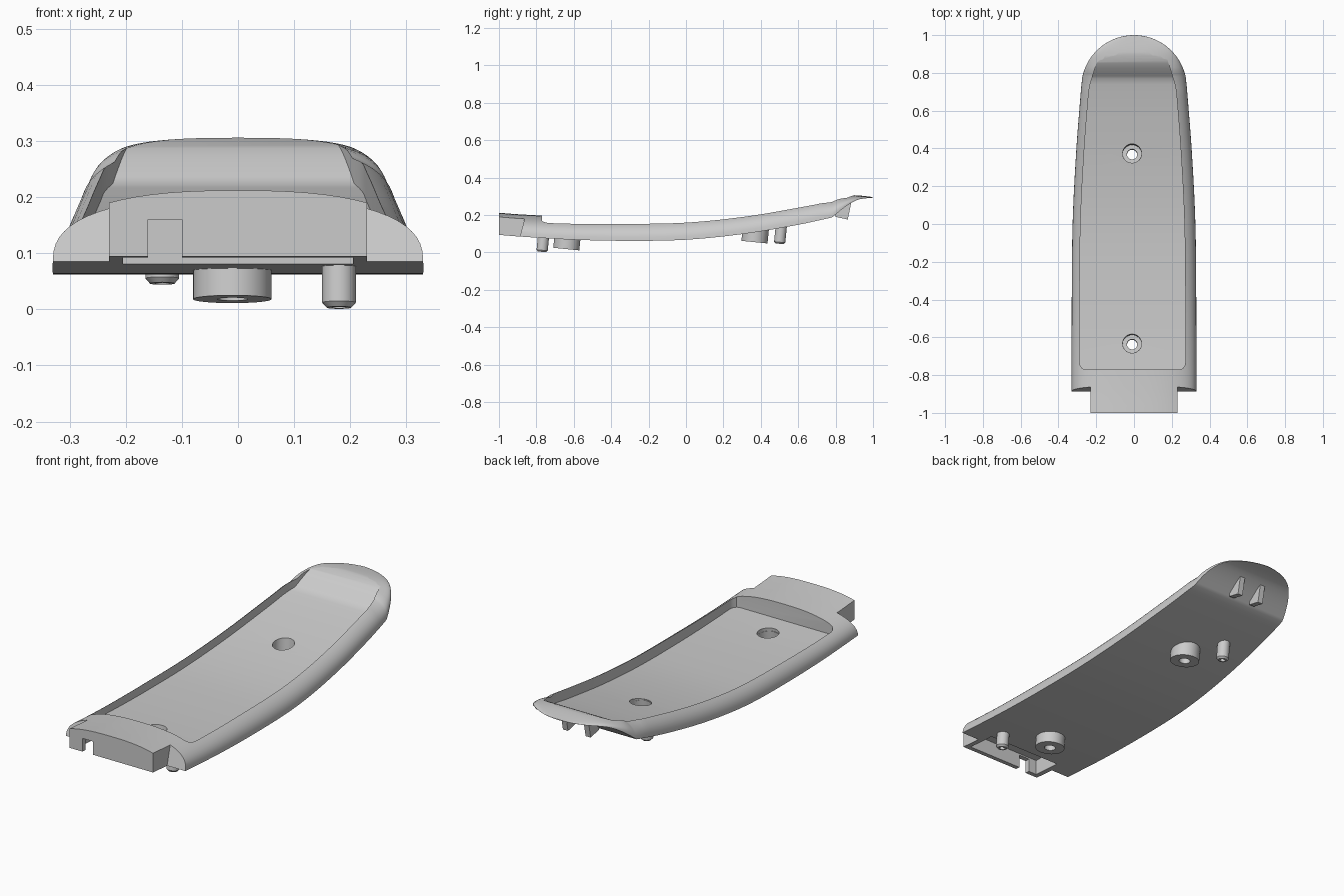
import bpy, bmesh, math
from mathutils import Matrix

cube = bpy.data.objects.get("Cube")
if cube:
    bpy.data.objects.remove(cube)

grey = bpy.data.materials.new("plain_grey")
grey.use_nodes = True
grey.diffuse_color = (0.6, 0.6, 0.6, 1)
grey.node_tree.nodes["Principled BSDF"].inputs["Base Color"].default_value = (0.6, 0.6, 0.6, 1)


def curve(keys, t):
    """Smooth value at t through (position, value) keys."""
    last = len(keys) - 1
    t = min(max(t, keys[0][0]), keys[-1][0])
    i = next(k for k in range(last) if t <= keys[k + 1][0])

    def slope(k):
        a, b = keys[max(k - 1, 0)], keys[min(k + 1, last)]
        return (b[1] - a[1]) / (b[0] - a[0])
    (x0, v0), (x1, v1) = keys[i], keys[i + 1]
    d = x1 - x0
    s = (t - x0) / d
    q = s * s
    c = q * s
    return ((2 * c - 3 * q + 1) * v0 + (c - 2 * q + s) * d * slope(i)
            + (3 * q - 2 * c) * v1 + (c - q) * d * slope(i + 1))


def make(name, bm):
    bmesh.ops.recalc_face_normals(bm, faces=bm.faces)
    mesh = bpy.data.meshes.new(name)
    bm.to_mesh(mesh)
    bm.free()
    mesh.materials.append(grey)
    obj = bpy.data.objects.new(name, mesh)
    bpy.context.scene.collection.objects.link(obj)
    return obj


def loft(name, rings):
    """Skin a row of equal closed rings and cap both ends."""
    bm = bmesh.new()
    rows = [[bm.verts.new(p) for p in ring] for ring in rings]
    n = len(rows[0])
    for a, b in zip(rows, rows[1:]):
        for i in range(n):
            j = (i + 1) % n
            bm.faces.new((a[i], a[j], b[j], b[i]))
    bm.faces.new(rows[0])
    bm.faces.new(rows[-1])
    return make(name, bm)


def prism(name, x0, x1, profile):
    """Extrude a (y, z) profile along x."""
    return loft(name, [[(x, y, z) for y, z in profile] for x in (x0, x1)])


def box(name, x0, x1, y0, y1, z0, z1):
    return prism(name, x0, x1, [(y0, z0), (y1, z0), (y1, z1), (y0, z1)])


TILT = Matrix.Rotation(-0.1, 4, "X")


def lathe(name, profile, place, steps=40):
    """Turn a closed (radius, height) profile about a tilted axis."""
    bm = bmesh.new()
    verts = [bm.verts.new((r, 0, z)) for r, z in profile]
    edges = [bm.edges.new((verts[i], verts[(i + 1) % len(verts)])) for i in range(len(verts))]
    bmesh.ops.spin(bm, geom=verts + edges, cent=(0, 0, 0), axis=(0, 0, 1),
                   angle=math.tau, steps=steps, use_duplicate=False)
    bmesh.ops.remove_doubles(bm, verts=bm.verts, dist=1e-5)
    bmesh.ops.transform(bm, matrix=Matrix.Translation(place) @ TILT, verts=bm.verts)
    return make(name, bm)


def cut(obj, cutter):
    mod = obj.modifiers.new("cut", "BOOLEAN")
    mod.operation = "DIFFERENCE"
    mod.solver = "EXACT"
    mod.object = cutter
    bpy.context.view_layer.objects.active = obj
    bpy.ops.object.modifier_apply(modifier=mod.name)
    bpy.data.objects.remove(cutter)


def smooth(obj):
    for face in obj.data.polygons:
        face.use_smooth = True
    obj.data.set_sharp_from_angle(angle=math.radians(28))


# Shape of the shell along its length
BELLY = [(-1, .094), (-.89, .085), (-.6, .068), (-.3, .062), (0, .068), (.3, .098), (.6, .148), (.78, .187)]
LIP = [(.78, .187), (.86, .25), (.92, .282), (1, .293)]
HEIGHT = [(-1, .118), (-.77, .12), (-.3, .133), (.4, .13), (.72, .122), (.8, .098), (.86, .055), (.92, .023), (1, .003)]
WIDTH = [(-1, .33), (-.5, .33), (0, .325), (.4, .305), (.72, .28)]


def bottom(y):
    return curve(BELLY if y <= .78 else LIP, y)


def half_width(y):
    if y <= .72:
        return curve(WIDTH, y)
    return .28 * math.sqrt(max(1 - ((y - .72) / .28) ** 2, 0))


def dome_ring(y, n=32):
    w, b, h = half_width(y), bottom(y), curve(HEIGHT, y)
    ring = []
    for i in range(n + 1):
        c, s = math.cos(math.pi * i / n), math.sin(math.pi * i / n)
        ring.append((math.copysign(w * abs(c) ** .8, c), y, b + h * max(s, 0) ** .8))
    return ring


# Shell: domed loft with a rounded tip
stations = [-1 + 1.72 * i / 43 for i in range(44)] + [.78]
stations += [.72 + .28 * math.sin(math.radians(a)) for a in (15, 19, 23, 28, 33, 38, 43, 48, 54, 60, 66, 72, 78, 83, 87, 89.5)]
shell = loft("shell", [dome_ring(y) for y in stations])

# Shoulders cut away to leave the front tab
for side in (-1, 1):
    cut(shell, prism("shoulder_cutter", side * .23, side * .5,
                     [(-1.1, 0), (-.91, 0), (-.85, .23), (-.85, .4), (-1.1, .4)]))

# Long pocket in the top, ending in a ramp
RAMP = [(.77, .224), (.8, .25), (.84, .28), (.88, .3), (.92, .312), (.96, .33)]
pocket = []
for y in [-.77, -.765, -.75, -.73] + [-.7 + .07 * i for i in range(21)] + [.74] + [.77 + .0136 * i for i in range(15)]:
    floor = bottom(y) + .038 if y < .77 else curve(RAMP, y)
    w = half_width(min(y, .72)) - .05 - max(y - .72, 0) * .3
    w -= {-.77: .03, -.765: .015, -.75: .004}.get(y, 0)
    pocket.append([(-.008 - w, y, floor), (w - .008, y, floor), (w - .008, y, .5), (-.008 - w, y, .5)])
cut(shell, loft("pocket_cutter", pocket))

# Hollow under the tab and the slot in its front wall
cut(shell, box("hollow_cutter", -.205, .205, -.975, -.82, 0, .168))
cut(shell, box("slot_cutter", -.16, -.1, -1.1, -.96, 0, .16))

# Screw bosses: cups with a wide bore and a small through hole
for name, y, low, high in (("front_boss", -.64, .018, .09), ("rear_boss", .366, .055, .13)):
    bore = [(0, -.02), (.05, -.02), (.05, .12), (0, .12)]
    cut(shell, lathe("bore_cutter", bore, (-.01, y, low + .02)))
    t = high - low
    smooth(lathe(name, [(.027, 0), (.07, 0), (.07, t), (.05, t), (.05, .03), (.027, .03)], (-.01, y, low)))

# Locating pins with chamfered, dimpled ends
for name, x, y, low, t in (("front_pin", .18, -.77, .003, .09), ("rear_pin", -.135, .5, .046, .1)):
    smooth(lathe(name, [(0, .02), (.013, .02), (.013, 0), (.022, 0), (.03, .009), (.03, t), (0, t)], (x, y, low)))

# Pair of hook fins under the tip
for side, x in (("left", .06), ("right", -.065)):
    prism(side + "_fin", x - .014, x + .014, [(.8, .19), (.865, .176), (.885, .275), (.8, .215)])

smooth(shell)
